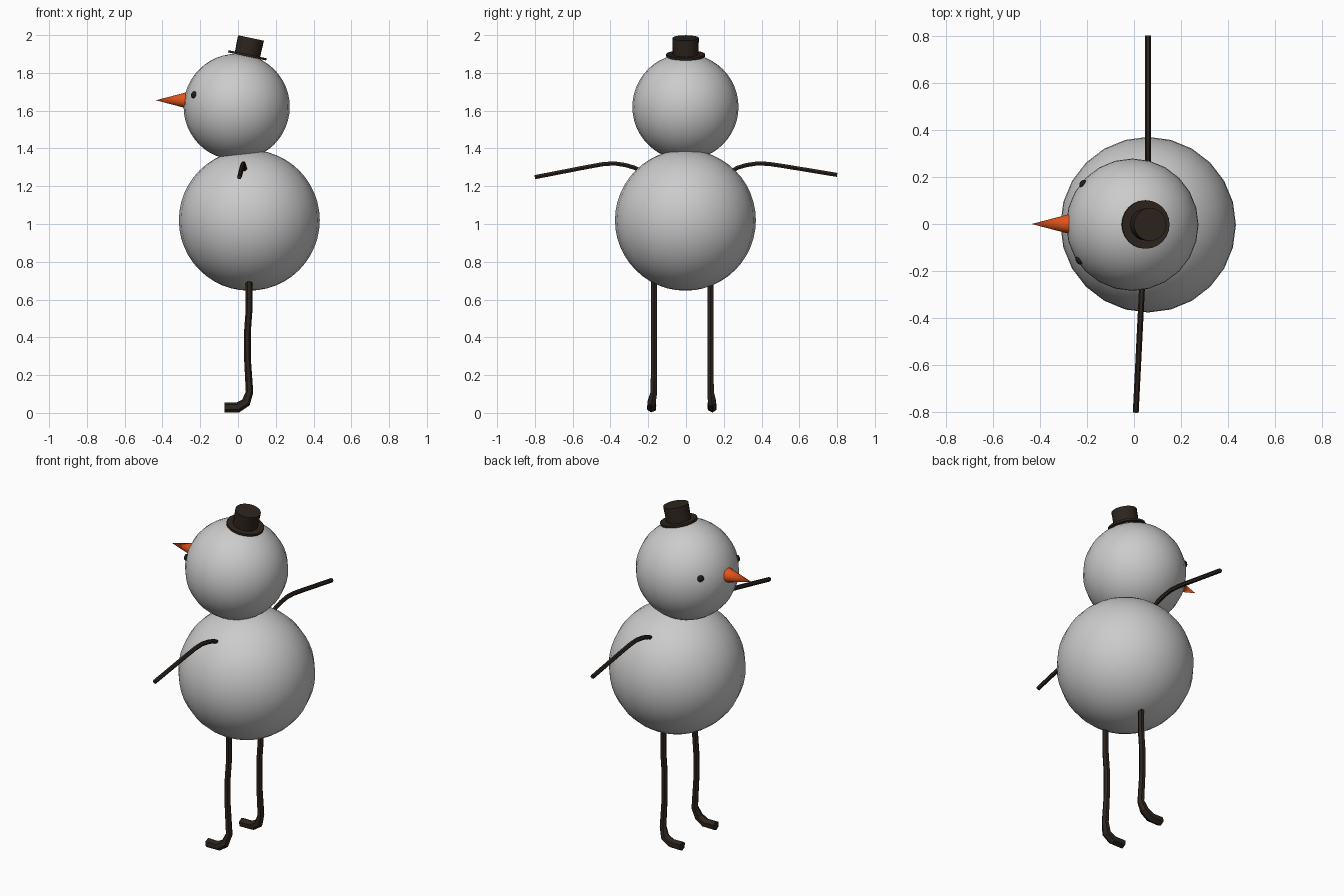
import bpy, math
from mathutils import Vector

if "Cube" in bpy.data.objects:
    bpy.data.objects.remove(bpy.data.objects["Cube"])


def material(name, rgb):
    m = bpy.data.materials.new(name)
    m.diffuse_color = (*rgb, 1)
    m.use_nodes = True
    m.node_tree.nodes["Principled BSDF"].inputs["Base Color"].default_value = m.diffuse_color
    return m


WOOD = material("dark_wood", (0.026, 0.018, 0.013))
BLACK = material("black", (0.012, 0.012, 0.012))
ORANGE = material("orange", (0.8, 0.09, 0.01))


def finish(name, mat=None, angle=40):
    ob = bpy.context.object
    ob.name = name
    if mat:
        ob.data.materials.append(mat)
    bpy.ops.object.shade_smooth_by_angle(angle=math.radians(angle))
    return ob


def ball(name, centre, radius, mat=None, segments=24, rings=24):
    bpy.ops.mesh.primitive_uv_sphere_add(segments=segments, ring_count=rings,
                                         radius=radius, location=centre)
    return finish(name, mat)


def cone(name, base, tip, r1, r2, mat, sides=24):
    base, tip = Vector(base), Vector(tip)
    axis = tip - base
    bpy.ops.mesh.primitive_cone_add(vertices=sides, radius1=r1, radius2=r2,
                                    depth=axis.length, location=(base + tip) / 2)
    ob = finish(name, mat)
    ob.rotation_euler = axis.to_track_quat('Z', 'Y').to_euler()
    return ob


def stick(name, points, mat):
    """Six-sided tube through (x, y, z, radius) points."""
    cu = bpy.data.curves.new(name, 'CURVE')
    cu.dimensions = '3D'
    cu.bevel_depth = 1
    cu.bevel_resolution = 1
    cu.use_fill_caps = True
    sp = cu.splines.new('POLY')
    sp.points.add(len(points) - 1)
    for p, (x, y, z, r) in zip(sp.points, points):
        p.co = (x, y, z, 1)
        p.radius = r
    sp.use_smooth = False
    ob = bpy.data.objects.new(name, cu)
    bpy.context.collection.objects.link(ob)
    bpy.ops.object.select_all(action='DESELECT')
    ob.select_set(True)
    bpy.context.view_layer.objects.active = ob
    bpy.ops.object.convert(target='MESH')
    ob = bpy.context.object
    ob.data.materials.clear()
    return finish(name, mat, 30)


# snowballs
HEAD = Vector((-0.007, -0.003, 1.62))
ball("body", (0.06, -0.003, 1.02), 0.373)
ball("head", HEAD, 0.281)

# eyes: flattened pebbles on the head surface
for name, pos in (("eye_left", (-0.225, 0.178, 1.685)), ("eye_right", (-0.238, -0.158, 1.685))):
    out = (Vector(pos) - HEAD).normalized()
    eye = ball(name, HEAD + out * 0.281, 0.019, BLACK, 12, 8)
    eye.scale = (1, 1, 0.6)
    eye.rotation_euler = out.to_track_quat('Z', 'Y').to_euler()

# carrot nose
cone("nose", (-0.274, 0, 1.655), (-0.435, 0, 1.655), 0.042, 0, ORANGE, 16)

# tilted hat
tilt = math.radians(12)
up = Vector((math.sin(tilt), 0, math.cos(tilt)))
foot = Vector((0.048, -0.002, 1.887))
cone("hat_brim", foot, foot + up * 0.012, 0.103, 0.103, WOOD)
cone("hat_crown", foot, foot + up * 0.1, 0.068, 0.07, WOOD)

# twig arms
side_path = [(0.22, 1.265), (0.27, 1.297), (0.32, 1.312), (0.38, 1.321),
             (0.44, 1.318), (0.52, 1.306), (0.80, 1.26)]
stick("arm_left", [(0.06, y, z, 0.0125) for y, z in side_path], WOOD)
stick("arm_right", [(0.035 - 0.05 * (y - 0.25), -y, z - 0.012 * max(0, y - 0.4) / 0.4, 0.0125)
                    for y, z in side_path], WOOD)

# stick legs with bent feet
leg_path = [(0.059, 0.695, 0.018), (0.059, 0.55, 0.018), (0.05, 0.43, 0.018),
            (0.05, 0.29, 0.018), (0.061, 0.11, 0.02), (0.042, 0.055, 0.025),
            (0.0, 0.029, 0.027), (-0.072, 0.029, 0.027)]
for name, y0, y1 in (("leg_right", -0.17, -0.182), ("leg_left", 0.13, 0.138)):
    stick(name, [(x, y1 if z < 0.1 else y0, z, r) for x, z, r in leg_path], WOOD)
